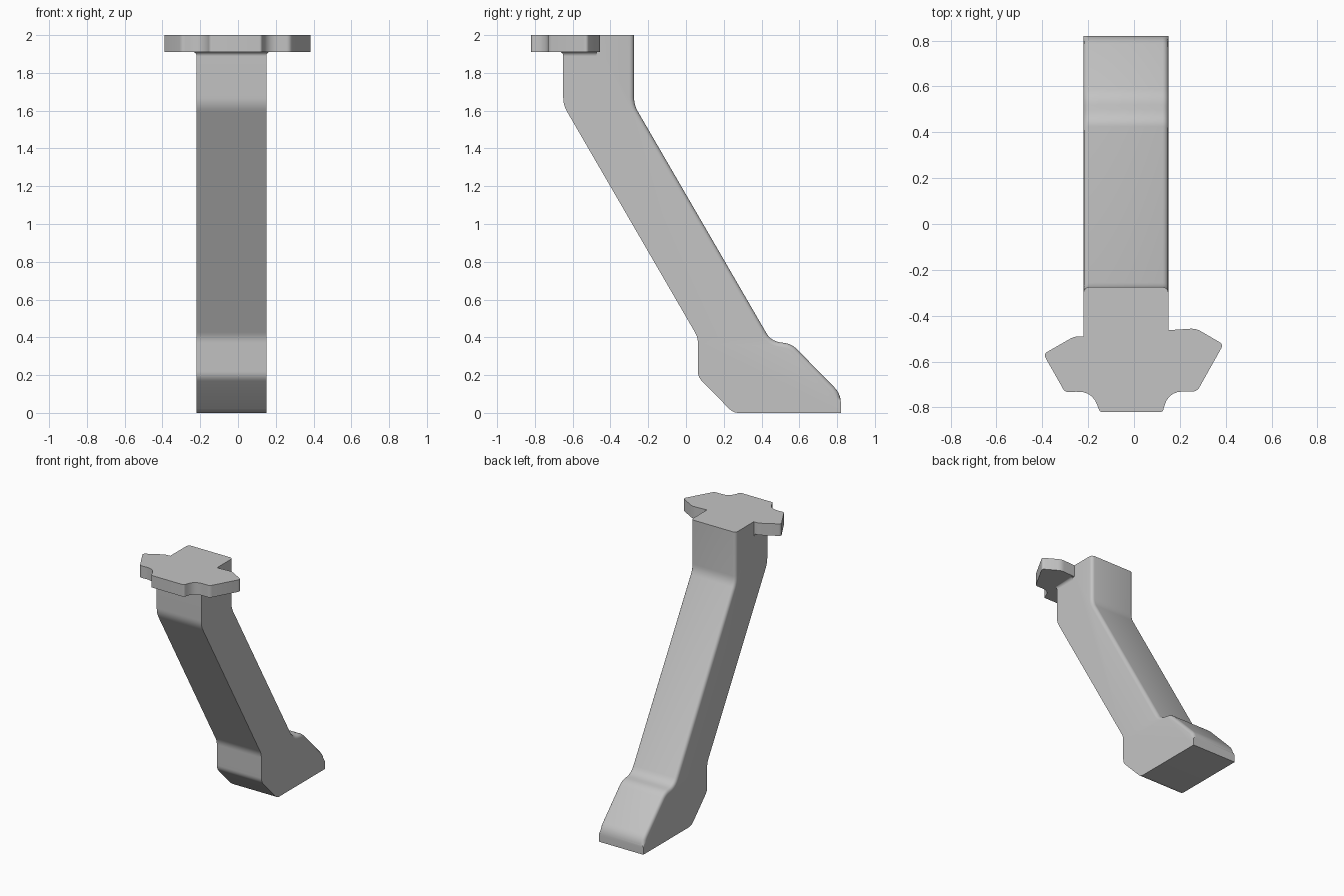
import bpy, bmesh, math
from mathutils import Vector

cube = bpy.data.objects.get("Cube")
if cube:
    bpy.data.objects.remove(cube, do_unlink=True)

grey = bpy.data.materials.new("plain grey")
grey.use_nodes = True
colour = (0.55, 0.55, 0.55, 1)
grey.diffuse_color = colour
grey.node_tree.nodes["Principled BSDF"].inputs["Base Color"].default_value = colour


def rounded(points, steps=5):
    """Outline of (a, b, radius) corners; each corner cut becomes a curve of that reach."""
    out = []
    for i, (a, b, r) in enumerate(points):
        p = Vector((a, b))
        if r == 0:
            out.append(p)
            continue
        before = Vector(points[i - 1][:2]) - p
        after = Vector(points[(i + 1) % len(points)][:2]) - p
        s, e = p + before.normalized() * r, p + after.normalized() * r
        for k in range(steps + 1):
            t = k / steps
            out.append(s * (1 - t) ** 2 + p * 2 * t * (1 - t) + e * t * t)
    return out


def loft(bm, rings):
    """Join equal rings of points into a capped solid."""
    rows = [[bm.verts.new(p) for p in ring] for ring in rings]
    n = len(rows[0])
    for low, high in zip(rows, rows[1:]):
        for i in range(n):
            j = (i + 1) % n
            bm.faces.new((low[i], low[j], high[j], high[i]))
    bm.faces.new(rows[0][::-1])
    bm.faces.new(rows[-1])
    bmesh.ops.recalc_face_normals(bm, faces=bm.faces)


def finish(bm, name):
    mesh = bpy.data.meshes.new(name)
    bm.to_mesh(mesh)
    bm.free()
    mesh.materials.append(grey)
    obj = bpy.data.objects.new(name, mesh)
    bpy.context.collection.objects.link(obj)
    bpy.ops.object.select_all(action="DESELECT")
    obj.select_set(True)
    bpy.context.view_layer.objects.active = obj
    bpy.ops.object.shade_smooth_by_angle(angle=math.radians(28))


LEFT, RIGHT = 0.15, -0.22

# Leg and foot: side profile in y and z, notched at the top for the plate
side = rounded([
    (-0.47, 2, 0), (-0.47, 1.95, 0), (-0.65, 1.95, 0), (-0.65, 1.63, 0.04),
    (0.063, 0.4, 0.03), (0.063, 0.19, 0.03), (0.25, 0, 0.03), (0.82, 0, 0),
    (0.82, 0.1, 0.05), (0.56, 0.365, 0.04), (0.45, 0.38, 0.05),
    (-0.275, 1.63, 0.04), (-0.275, 2, 0)])
bm = bmesh.new()
loft(bm, [[(x, p.x, p.y) for p in side] for x in (RIGHT, LEFT)])
bm.normal_update()

# Round the long edges along the back
back_edges = set()
for face in bm.faces:
    if face.normal.y > 0.05 and face.calc_center_median().z > 0.06:
        for e in face.edges:
            if abs(e.verts[0].co.x - e.verts[1].co.x) < 0.001:
                back_edges.add(e)
bmesh.ops.bevel(bm, geom=list(back_edges), offset=0.025, segments=4,
                profile=0.5, affect="EDGES", clamp_overlap=False)
finish(bm, "leg")

# Top plate: outline in x and y with scooped front corners
outline = rounded([
    (-0.15, -0.82, 0.015), (0.125, -0.82, 0.012), (0.15, -0.73, 0.065),
    (0.275, -0.73, 0.02), (0.39, -0.525, 0.02), (0.27, -0.455, 0.025),
    (LEFT, -0.463, 0), (LEFT, -0.47, 0), (RIGHT, -0.47, 0), (RIGHT, -0.49, 0),
    (-0.26, -0.49, 0.02), (-0.395, -0.567, 0.02), (-0.3, -0.735, 0.02),
    (-0.18, -0.725, 0.075)])
bm = bmesh.new()
loft(bm, [[(p.x, p.y, z) for p in outline] for z in (1.91, 2)])
finish(bm, "top_plate")

# Small flared collar where the leg meets the plate
rings = []
for k in range(5):
    angle = k / 4 * math.pi / 2
    flare = 0.02 * (1 - math.cos(angle))
    z = 1.891 + 0.02 * math.sin(angle)
    rings.append([(RIGHT - flare, -0.65 - flare, z), (LEFT + flare, -0.65 - flare, z),
                  (LEFT + flare, -0.475, z), (RIGHT - flare, -0.495, z)])
bm = bmesh.new()
loft(bm, rings)
finish(bm, "collar")
